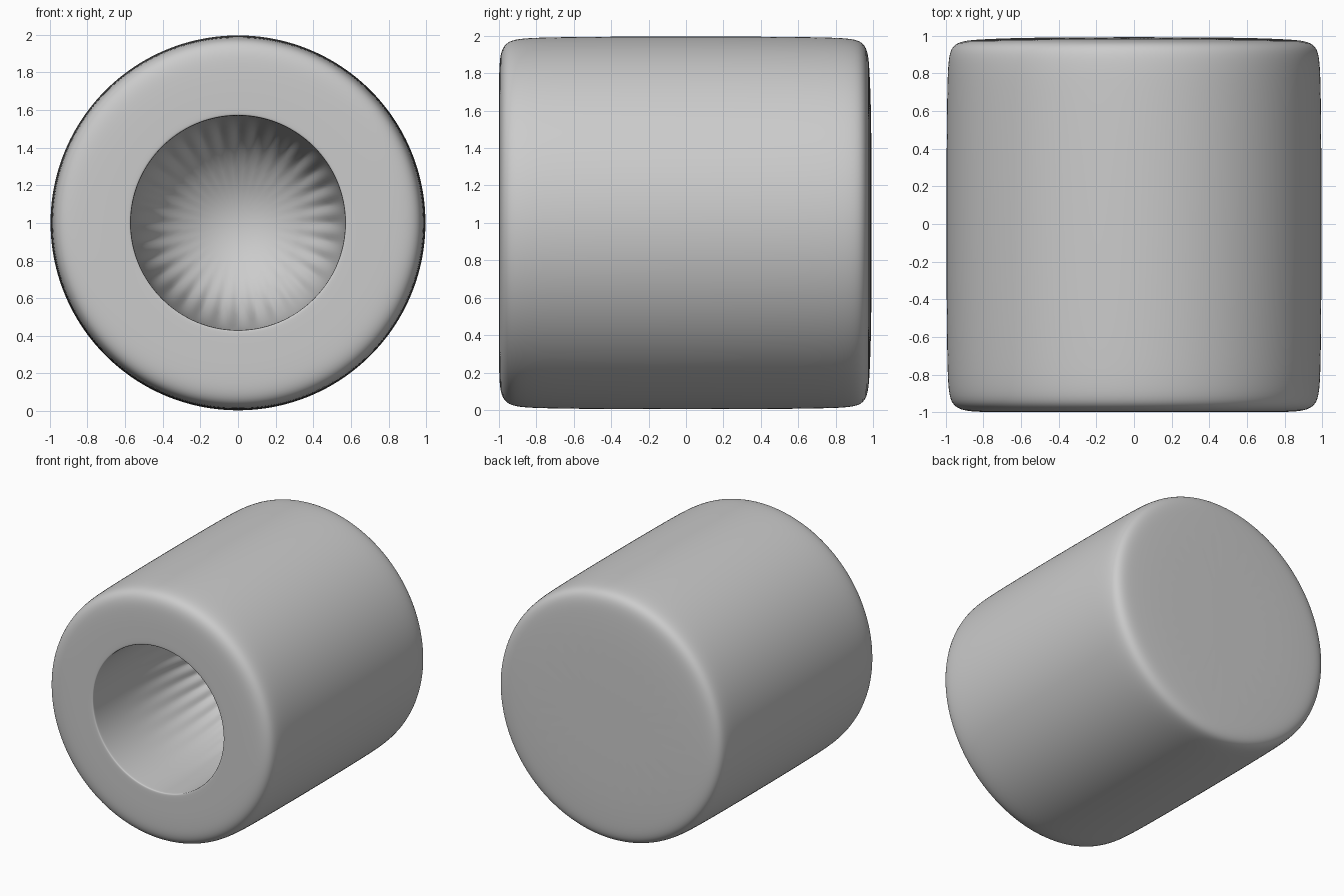
import bpy, bmesh, math

if "Cube" in bpy.data.objects:
    bpy.data.objects.remove(bpy.data.objects["Cube"])

SIDES = 32

# Lathe profile (radius, y): back cap -> outer wall -> front face -> bore
profile = [
    (0.50, 0.993), (0.84, 0.982), (0.985, 0.967), (1.0, 0.82),
    (1.004, 0.0),
    (1.0, -0.82), (0.985, -0.985), (0.84, -1.0), (0.66, -1.0),
    (0.58, -1.0), (0.573, -0.995), (0.573, -0.96), (0.573, 0.5),
]

bm = bmesh.new()
rings = []
for r, y in profile:
    rings.append([bm.verts.new((r * math.cos(2 * math.pi * i / SIDES), y,
                                r * math.sin(2 * math.pi * i / SIDES)))
                  for i in range(SIDES)])
for a, b in zip(rings, rings[1:]):
    for i in range(SIDES):
        j = (i + 1) % SIDES
        bm.faces.new((a[i], a[j], b[j], b[i]))

# Single-face caps: closed back and the bottom of the bore
bm.faces.new(rings[0])
bm.faces.new(rings[-1])
bmesh.ops.recalc_face_normals(bm, faces=bm.faces)
for f in bm.faces:
    f.smooth = True

mesh = bpy.data.meshes.new("hollow_cylinder")
bm.to_mesh(mesh)
bm.free()
body = bpy.data.objects.new("hollow_cylinder", mesh)
bpy.context.collection.objects.link(body)
body.location.z = 1.0

# Soft rounded edges
sub = body.modifiers.new("smooth", "SUBSURF")
sub.levels = sub.render_levels = 3
